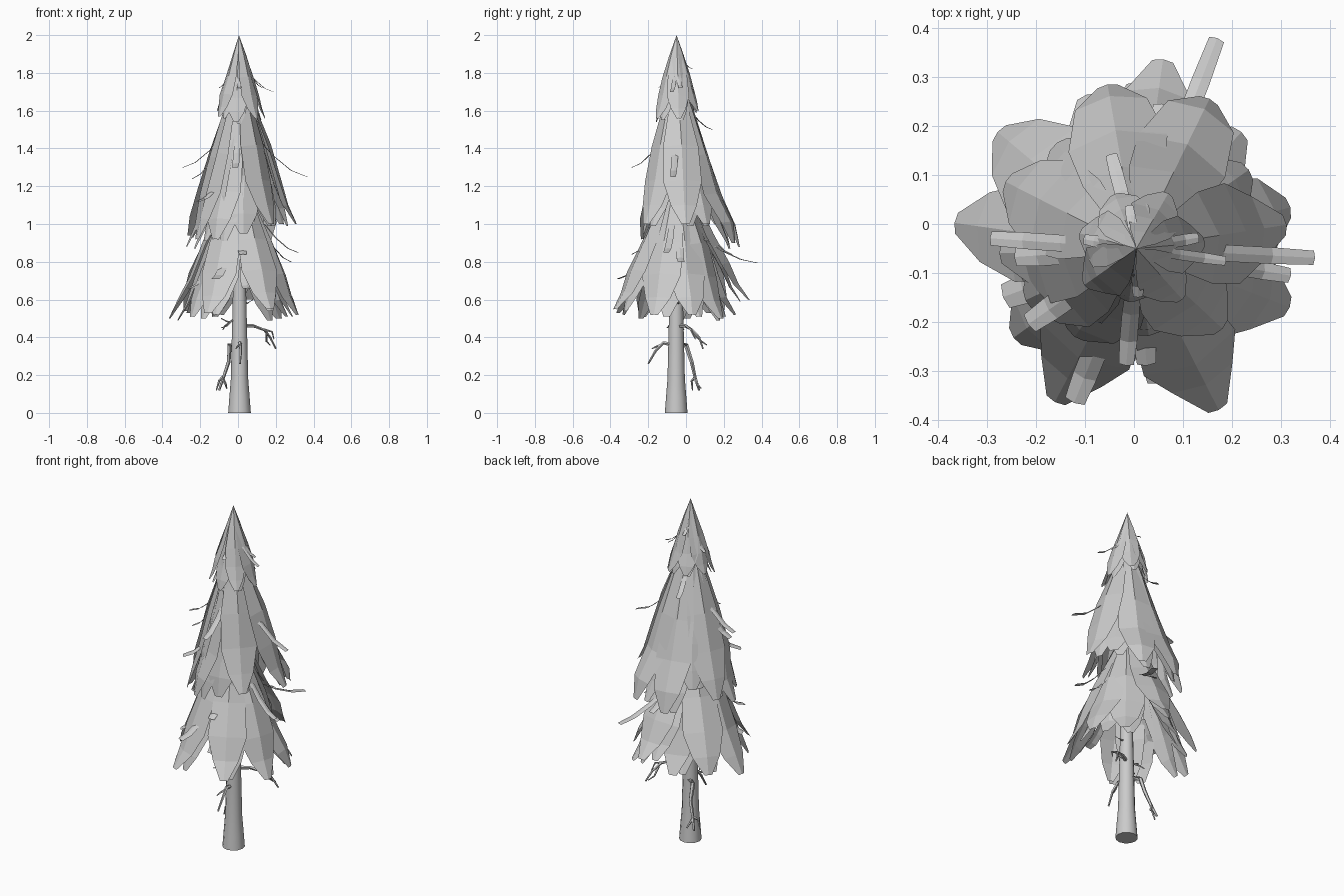
import bpy, math, random
from mathutils import Vector

random.seed(4)
CX, CY = 0.005, -0.05      # trunk axis


def make(name, verts, faces, smooth=False):
    me = bpy.data.meshes.new(name)
    me.from_pydata([tuple(v) for v in verts], [], faces)
    me.update()
    ob = bpy.data.objects.new(name, me)
    bpy.context.collection.objects.link(ob)
    if smooth:
        for p in me.polygons:
            p.use_smooth = len(p.vertices) == 4
    return ob


def tube(pts, radii, sides, verts, faces):
    """Append a capped tapered tube along pts."""
    base = len(verts)
    pts = [Vector(p) for p in pts]
    for i, p in enumerate(pts):
        d = (pts[min(i + 1, len(pts) - 1)] - pts[max(i - 1, 0)]).normalized()
        ref = Vector((1, 0, 0)) if abs(d.x) < 0.8 else Vector((0, 0, 1))
        v = d.cross(ref).normalized()
        u = v.cross(d)
        for k in range(sides):
            a = 2 * math.pi * k / sides
            verts.append(p + radii[i] * (u * math.cos(a) + v * math.sin(a)))
    for i in range(len(pts) - 1):
        for k in range(sides):
            a, b = base + i * sides, base + (i + 1) * sides
            n = (k + 1) % sides
            faces.append((a + k, a + n, b + n, b + k))
    faces.append(tuple(base + k for k in reversed(range(sides))))
    faces.append(tuple(base + (len(pts) - 1) * sides + k for k in range(sides)))


def sheet(rows, az, verts, faces):
    """Append a folded strip; rows are (radius, z, half width, fold)."""
    base = len(verts)
    e = Vector((math.cos(az), math.sin(az), 0))
    s = Vector((-e.y, e.x, 0))
    for r, z, w, fold in rows:
        for side in (-1, 0, 1):
            q = abs(side) * fold * w
            verts.append(Vector((CX, CY, z - 0.35 * q)) + e * (r - q) + s * w * side)
    for i in range(len(rows) - 1):
        a = base + 3 * i
        for k in (0, 1):
            faces.append((a + k, a + 3 + k, a + 4 + k, a + 1 + k))


def bough(az, top, tip_r, tip_z, half, verts, faces):
    rows = []
    for t, w in ((0, 0.0), (0.25, 0.48), (0.5, 0.86), (0.72, 1.0), (0.88, 0.68), (1, 0.2)):
        j = random.uniform(0.93, 1.05) if 0 < t < 1 else 1
        rows.append((tip_r * t ** 0.92 * j, top + (tip_z - top) * t, half * w * j,
                     0.45 - 0.25 * t))
    sheet(rows, math.radians(az), verts, faces)


# Foliage tiers: (name, apex z, half width, boughs as azimuth, tip radius, tip z)
tiers = [
    ("lower_foliage", 1.3, 0.107, [
        (-63, .37, .55), (-118, .355, .53), (216, .31, .51), (172, .375, .5), (140, .37, .54),
        (108, .33, .52), (82, .39, .6), (48, .32, .5), (15, .325, .52), (-21, .335, .52)]),
    ("middle_foliage", 1.84, 0.105, [
        (100, .34, .88), (64, .34, .9), (35, .28, 1.0), (9, .31, 1.0), (-43, .24, 1.0),
        (-82, .18, .95), (-125, .22, .92), (205, .25, .92), (182, .28, .88), (153, .3, .94),
        (127, .27, 1.0)]),
    ("upper_foliage", 2.0, 0.058, [
        (5, .14, 1.56), (60, .13, 1.6), (112, .12, 1.6), (165, .12, 1.6), (215, .13, 1.57),
        (262, .11, 1.54), (312, .14, 1.56)]),
]
for name, top, half, boughs in tiers:
    v, f = [], []
    for az, r, z in boughs:
        bough(az, top, r, z, half, v, f)
        # under layer
        bough(az + random.uniform(4, 11), top - 0.05, r * 0.87, z - 0.01, half * 0.8, v, f)
    make(name, v, f)

# Loose sprigs: azimuth, start radius, start z, end radius, end z, half width
sprigs = [
    (-3, .08, 1.48, .365, 1.25, .017), (176, .08, 1.48, .3, 1.3, .017),
    (184, .1, 1.42, .25, 1.24, .022), (69, .16, .92, .46, .795, .019),
    (-10, .14, 1.0, .32, .85, .018), (5, .14, .95, .28, .8, .02),
    (-85, .1, 1.0, .24, .84, .023), (-80, .17, .77, .28, .66, .03),
    (-112, .16, .85, .34, .71, .025), (200, .15, .8, .29, .66, .03),
    (-8, .04, 1.82, .185, 1.7, .011), (10, .04, 1.84, .13, 1.72, .012),
    (170, .04, 1.82, .11, 1.72, .012), (100, .02, 1.89, .09, 1.82, .01),
    (-88, .03, 1.82, .1, 1.72, .012), (105, .08, 1.6, .2, 1.5, .014),
    (-95, .08, 1.45, .24, 1.3, .018),
    (215, .1, 1.25, .27, 1.12, .025), (80, .17, .97, .3, .84, .02),
]
v, f = [], []
for az, r0, z0, r1, z1, w in sprigs:
    sheet([(r0 + (r1 - r0) * t, z0 + (z1 - z0) * (1 - (1 - t) ** 1.6), w * k, 0.2)
           for t, k in ((0, .8), (.35, 1), (.7, 1), (1, .85))], math.radians(az), v, f)
make("loose_sprigs", v, f)

# Trunk, slightly flared at the base
v, f = [], []
tube([(CX + .003, CY - .002, z) for z in (0, .08, .18, .35, .6, 1.2, 1.85)],
     [.06, .054, .046, .042, .036, .024, .005], 12, v, f)
make("trunk", v, f, True)

# Dead branches: each path is followed by its side twigs
branches = [
    ([(0, -.03, .36), (-.045, 0, .36), (-.05, .03, .27), (-.08, .05, .18), (-.1, .07, .12)], .015),
    ([(-.08, .05, .18), (-.065, .06, .15), (-.06, .08, .13)], .009),
    ([(-.08, .05, .19), (-.1, .03, .17), (-.115, .035, .12)], .009),
    ([(.02, -.04, .46), (.08, 0, .46), (.14, .03, .44), (.17, .07, .4), (.2, .09, .34)], .011),
    ([(.14, .03, .44), (.18, .03, .43), (.19, .05, .39)], .007),
    ([(.15, .04, .42), (.15, .08, .38), (.17, .11, .36)], .007),
    ([(.01, -.06, .36), (.01, -.12, .37), (.015, -.16, .33), (.01, -.2, .26)], .012),
    ([(.01, -.13, .36), (-.005, -.16, .35), (-.01, -.18, .34)], .007),
    ([(0, -.05, .5), (-.05, -.06, .48), (-.09, -.07, .5)], .007),
    ([(-.04, -.06, .48), (-.07, -.03, .46), (-.08, -.01, .44)], .006),
    ([(-.03, -.06, .49), (-.06, -.09, .46), (-.09, -.1, .45)], .006),
    ([(.01, -.05, .6), (.05, -.04, .58), (.08, -.06, .6)], .007),
]
v, f = [], []
for pts, r in branches:
    n = len(pts) - 1
    tube(pts, [r * (1 - 0.6 * i / n) for i in range(n + 1)], 5, v, f)
make("dead_branches", v, f)
